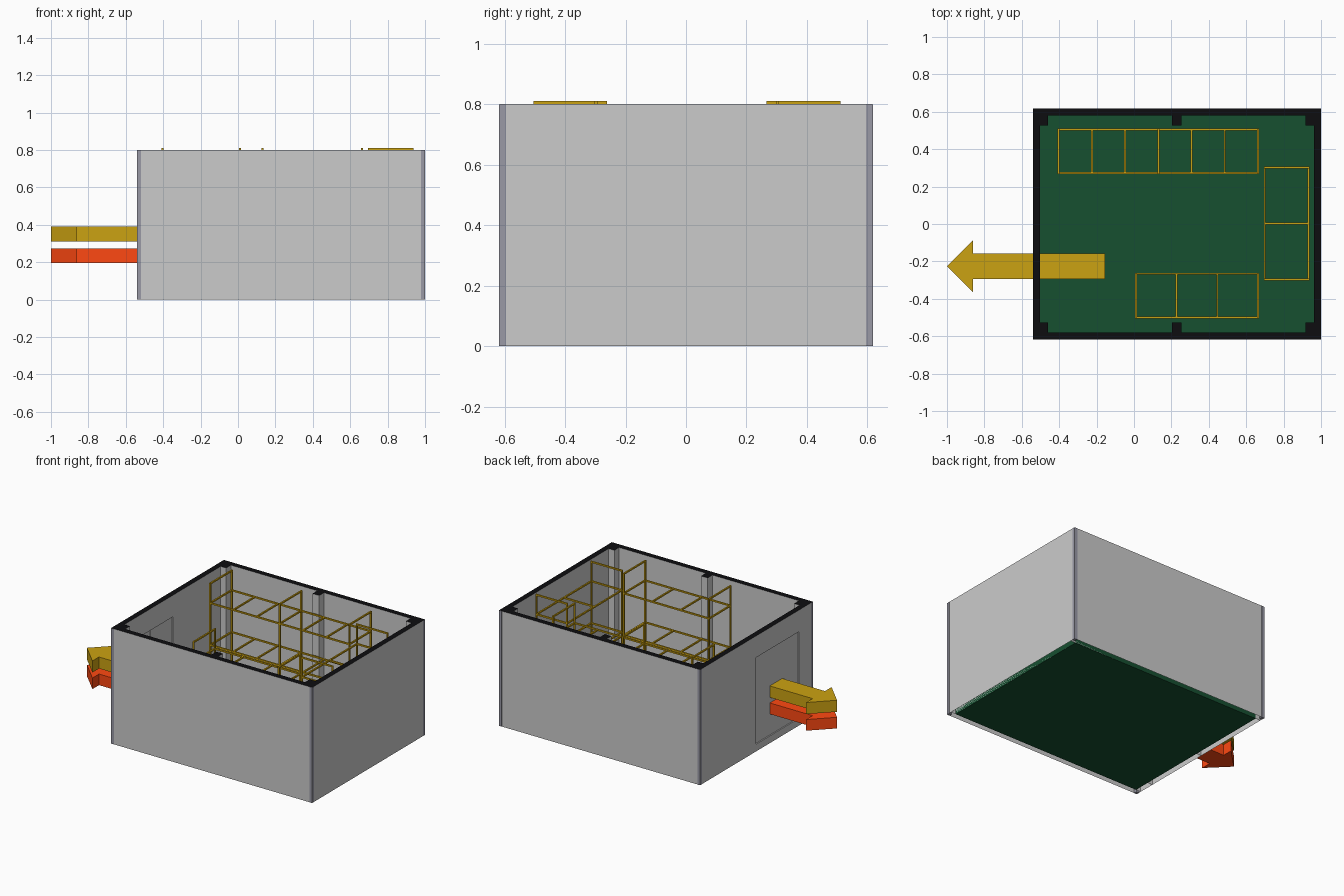
import bpy, bmesh
from mathutils import Vector

if "Cube" in bpy.data.objects:
    bpy.data.objects.remove(bpy.data.objects["Cube"])


def material(name, rgb):
    m = bpy.data.materials.new(name)
    m.diffuse_color = (*rgb, 1)
    m.use_nodes = True
    m.node_tree.nodes["Principled BSDF"].inputs["Base Color"].default_value = m.diffuse_color
    return m


GOLD = material("gold", (0.6, 0.36, 0.006))
RED = material("red_orange", (1.0, 0.066, 0.006))
GREEN = material("floor_green", (0.008, 0.08, 0.03))
BLACK = material("cut_black", (0.004, 0.004, 0.005))
BLUEGREY = material("blue_grey", (0.32, 0.32, 0.38))


def finish(name, bm, mat=None):
    me = bpy.data.meshes.new(name)
    bm.to_mesh(me)
    bm.free()
    ob = bpy.data.objects.new(name, me)
    bpy.context.collection.objects.link(ob)
    if mat:
        me.materials.append(mat)
    return ob


def add_box(bm, lo, hi, keep=None):
    lo, hi = Vector(lo), Vector(hi)
    made = bmesh.ops.create_cube(bm, size=1)["verts"]
    for v in made:
        v.co = (lo + hi) / 2 + v.co * (hi - lo)
    if keep:
        bm.normal_update()
        faces = {f for v in made for f in v.link_faces}
        drop = [f for f in faces if not keep(f.normal)]
        bmesh.ops.delete(bm, geom=drop, context="FACES")


def boxes(name, parts, mat=None, keep=None):
    bm = bmesh.new()
    for lo, hi in parts:
        add_box(bm, lo, hi, keep)
    return finish(name, bm, mat)


def sides(n):
    return abs(n.z) < 0.5


def top(n):
    return n.z > 0.5


# Room outline
X0, X1, Y, H, T, FLOOR = -0.54, 1.0, 0.617, 0.8, 0.038, 0.05
xi0, xi1, yi = X0 + T, X1 - T, Y - T
D0, D1, DTOP = -0.466, 0.006, 0.65

# Floor slab
boxes("floor", [((xi0, -yi, 0), (xi1, yi, FLOOR))], GREEN)

# Walls, open at the bottom and capped in black at the top
walls = {
    "front_wall": ((X0, -Y, 0), (X1, -yi, H)),
    "back_wall": ((X0, yi, 0), (X1, Y, H)),
    "right_wall": ((xi1, -yi, 0), (X1, yi, H)),
}
for name, part in walls.items():
    boxes(name, [part], keep=sides)
boxes("left_wall_piers", [((X0, -yi, 0), (xi0, D0, H)), ((X0, D1, 0), (xi0, yi, H))], keep=sides)
boxes("door_lintel", [((X0, D0, DTOP), (xi0, D1, H))], keep=lambda n: n.z < 0.5)
boxes("door_sill", [((X0, D0, 0), (xi0, D1, FLOOR))], keep=lambda n: n.z > -0.5)

# Double door leaves, slightly recessed in the opening
mid = (D0 + D1) / 2
boxes("door_leaves", [((X0 + 0.008, a, FLOOR), (xi0 - 0.008, b, DTOP))
                      for a, b in ((D0 + 0.002, mid - 0.002), (mid + 0.002, D1 - 0.002))])

# Inner columns at the corners and the middle of the long walls
columns = []
for a, b in ((xi0, -0.46), (0.203, 0.253), (0.918, xi1)):
    columns += [((a, -yi, FLOOR), (b, -0.527, H)), ((a, 0.527, FLOOR), (b, yi, H))]
boxes("columns", columns, keep=sides)

# Black section cap over walls and columns
cap = list(walls.values()) + [((X0, -yi, 0), (xi0, yi, H))] + columns
boxes("top_cap", cap, BLACK, keep=top)

# Corner trim strips on the outside
e, w = 0.001, 0.02
boxes("corner_trim", [((x - e, y - e, 0), (x + w + e, y + w + e, H - 0.001))
                      for x in (X0, X1 - w) for y in (-Y, Y - w)], BLUEGREY)


def rack(name, xs, ys, posts_x, posts_y, end_axis):
    """Wire rack: rails and cross bars on three levels, posts, top end bars."""
    r = 0.005
    parts = []

    def bar(a, b):
        parts.append((Vector(a) - Vector((r, r, r)), Vector(b) + Vector((r, r, r))))

    for z in (0.09, 0.38, 0.67):
        for y in ys:
            bar((xs[0], y, z), (xs[-1], y, z))
        for x in xs:
            bar((x, ys[0], z), (x, ys[-1], z))
    zt = 0.805
    for x in posts_x:
        for y in posts_y:
            bar((x, y, FLOOR), (x, y, zt))
    if end_axis == "y":
        for x in posts_x:
            bar((x, ys[0], zt), (x, ys[-1], zt))
    else:
        for y in posts_y:
            bar((xs[0], y, zt), (xs[-1], y, zt))
    boxes(name, parts, GOLD)


# Storage racks along three walls
ax = [-0.403 + i * 1.066 / 6 for i in range(7)]
rack("back_rack", ax, (0.272, 0.506), ax[::3], (0.272, 0.506), "y")
cx = [0.01 + i * 0.653 / 3 for i in range(4)]
rack("front_rack", cx, (-0.5, -0.266), (cx[0], cx[-1]), (-0.5, -0.266), "y")
rack("right_rack", (0.699, 0.933), (-0.297, 0.003, 0.303), (0.699, 0.933), (-0.297, 0.303), "x")


def arrow(name, z0, z1, mat):
    yc = -0.225
    right = [(-0.155, 0.068), (-0.86, 0.068), (-0.86, 0.14)]
    outline = right + [(-1.0, 0)] + [(x, -y) for x, y in reversed(right)]
    bm = bmesh.new()
    f = bm.faces.new([bm.verts.new((x, yc + y, z0)) for x, y in outline])
    ext = bmesh.ops.extrude_face_region(bm, geom=[f], use_keep_orig=True)["geom"]
    moved = [v for v in ext if isinstance(v, bmesh.types.BMVert)]
    bmesh.ops.translate(bm, vec=(0, 0, z1 - z0), verts=moved)
    bmesh.ops.recalc_face_normals(bm, faces=bm.faces)
    finish(name, bm, mat)


# Flow arrows through the door
arrow("upper_arrow", 0.31, 0.39, GOLD)
arrow("lower_arrow", 0.195, 0.272, RED)
